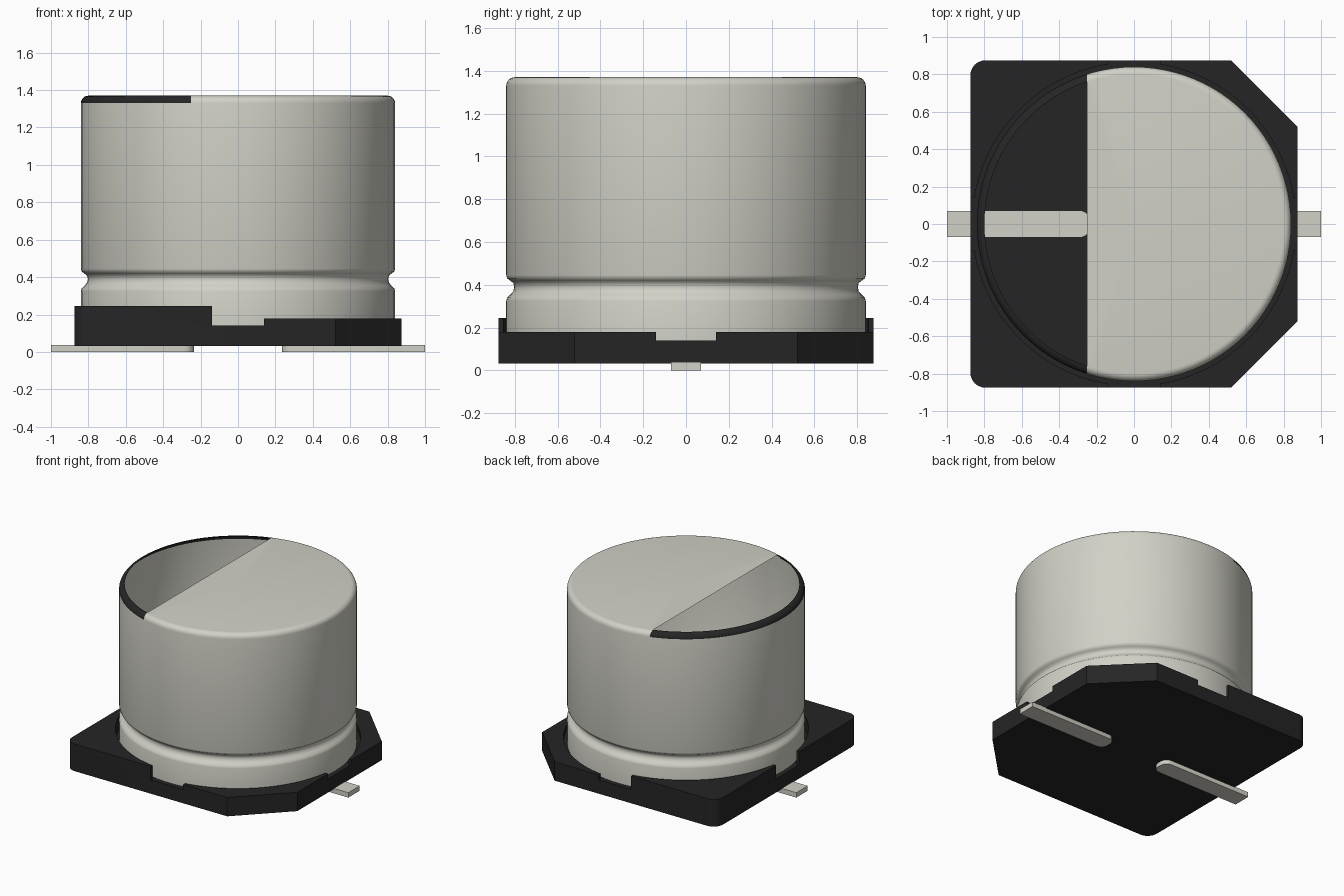
import bpy, bmesh, math
from mathutils import Vector

cube = bpy.data.objects.get("Cube")
if cube:
    bpy.data.objects.remove(cube, do_unlink=True)


def material(name, rgb):
    m = bpy.data.materials.new(name)
    m.use_nodes = True
    m.diffuse_color = (*rgb, 1)
    bsdf = next(n for n in m.node_tree.nodes if n.type == 'BSDF_PRINCIPLED')
    bsdf.inputs["Base Color"].default_value = (*rgb, 1)
    return m


SILVER = material("warm silver", (0.645, 0.638, 0.572))
BLACK = material("soft black", (0.0193, 0.0186, 0.0186))


def make_object(name, bm, *mats):
    bmesh.ops.recalc_face_normals(bm, faces=bm.faces)
    mesh = bpy.data.meshes.new(name)
    bm.to_mesh(mesh)
    bm.free()
    obj = bpy.data.objects.new(name, mesh)
    bpy.context.collection.objects.link(obj)
    for m in mats:
        mesh.materials.append(m)
    return obj


def prism(name, outline, z0, z1, mat):
    bm = bmesh.new()
    face = bm.faces.new([bm.verts.new((x, y, z0)) for x, y in outline])
    top = bmesh.ops.extrude_face_region(bm, geom=[face])["geom"]
    bmesh.ops.translate(bm, vec=(0, 0, z1 - z0),
                        verts=[v for v in top if isinstance(v, bmesh.types.BMVert)])
    return make_object(name, bm, mat)


def arc(cx, cy, r, start, end, n):
    angles = [math.radians(start + (end - start) * i / n) for i in range(n + 1)]
    return [(cx + r * math.cos(a), cy + r * math.sin(a)) for a in angles]


def rectangle(x0, x1, y0, y1):
    return [(x0, y0), (x1, y0), (x1, y1), (x0, y1)]


def circle(r, n=96):
    return arc(0, 0, r, 0, 360, n)[:-1]


def cut(target, outline, z0, z1):
    cutter = prism("cutter", outline, z0, z1, BLACK)
    cutter.hide_render = True
    mod = target.modifiers.new("cut", 'BOOLEAN')
    mod.operation = 'DIFFERENCE'
    mod.solver = 'EXACT'
    mod.object = cutter
    bpy.context.view_layer.objects.active = target
    bpy.ops.object.modifier_apply(modifier=mod.name)
    bpy.data.objects.remove(cutter, do_unlink=True)


def smooth(obj, degrees):
    bpy.ops.object.select_all(action='DESELECT')
    obj.select_set(True)
    bpy.context.view_layer.objects.active = obj
    bpy.ops.object.shade_smooth_by_angle(angle=math.radians(degrees))


# Base plate: two rounded corners, two chamfered ones
W, CH, R = 0.875, 0.52, 0.08
FLOOR, LOW, HIGH = 0.14, 0.18, 0.245
outline = [(CH, -W), (W, -CH), (W, CH), (CH, W)]
outline += arc(R - W, W - R, R, 90, 180, 6) + arc(R - W, R - W, R, 180, 270, 6)
base = prism("base_plate", outline, 0.033, HIGH, BLACK)

# Lower half, round seat, side notches and hollow centre
cut(base, rectangle(-0.14, 1, -1, 1), LOW, 0.5)
cut(base, circle(0.865), FLOOR, 0.5)
cut(base, rectangle(-0.14, 0.14, -1.1, 1.1), FLOOR, 0.6)
cut(base, rectangle(-1.1, 1.1, -0.14, 0.14), FLOOR, 0.6)
cut(base, circle(0.82), 0.036, 0.7)
smooth(base, 30)

# Can: lathed shell with a rolled groove and rounded rim
RAD, TOP, RIM, CHORD = 0.84, 1.37, 0.04, -0.25
profile = [(RAD, FLOOR), (RAD, 0.325), (0.836, 0.34), (0.82, 0.355), (0.807, 0.37),
           (0.803, 0.39), (0.807, 0.408), (0.822, 0.42), (0.836, 0.43), (RAD, 0.445)]
profile += arc(RAD - RIM, TOP - RIM, RIM, 0, 90, 6) + [(0, TOP)]
bm = bmesh.new()
verts = [bm.verts.new((r, 0, z)) for r, z in profile]
edges = [bm.edges.new(pair) for pair in zip(verts, verts[1:])]
bmesh.ops.spin(bm, geom=verts + edges, cent=(0, 0, 0), axis=(0, 0, 1),
               angle=math.tau, steps=96, use_merge=True)
bmesh.ops.remove_doubles(bm, verts=bm.verts, dist=1e-5)

# Open segment beyond the chord, leaving a black rim
rim = [f for f in bm.faces if f.calc_center_median().z > TOP - RIM]
geom = set(rim) | {e for f in rim for e in f.edges} | {v for f in rim for v in f.verts}
bmesh.ops.bisect_plane(bm, geom=list(geom), plane_co=(CHORD, 0, 0), plane_no=(1, 0, 0))
beyond = [f for f in bm.faces if f.calc_center_median().x < CHORD]
for f in beyond:
    if f.calc_center_median().z > TOP - RIM:
        f.material_index = 1
opening = [f for f in beyond if all(v.co.z > TOP - 0.0005 for v in f.verts)]
bmesh.ops.delete(bm, geom=opening, context='FACES')
can = make_object("can", bm, SILVER, BLACK)
# The shell is open, so orient every face outwards explicitly
bm = bmesh.new()
bm.from_mesh(can.data)
for f in bm.faces:
    if f.normal.dot(f.calc_center_median() - Vector((0, 0, 0.7))) < 0:
        f.normal_flip()
bm.to_mesh(can.data)
bm.free()
smooth(can, 50)

# Terminals with rounded inner ends
for side, name in ((-1, "right_terminal"), (1, "left_terminal")):
    inner, half, r = 0.235, 0.07, 0.055
    shape = [(1, -half), (1, half)]
    shape += arc(inner + r, half - r, r, 90, 180, 5) + arc(inner + r, r - half, r, 180, 270, 5)
    pin = prism(name, [(side * x, y) for x, y in shape], 0, 0.038, SILVER)
    smooth(pin, 30)
